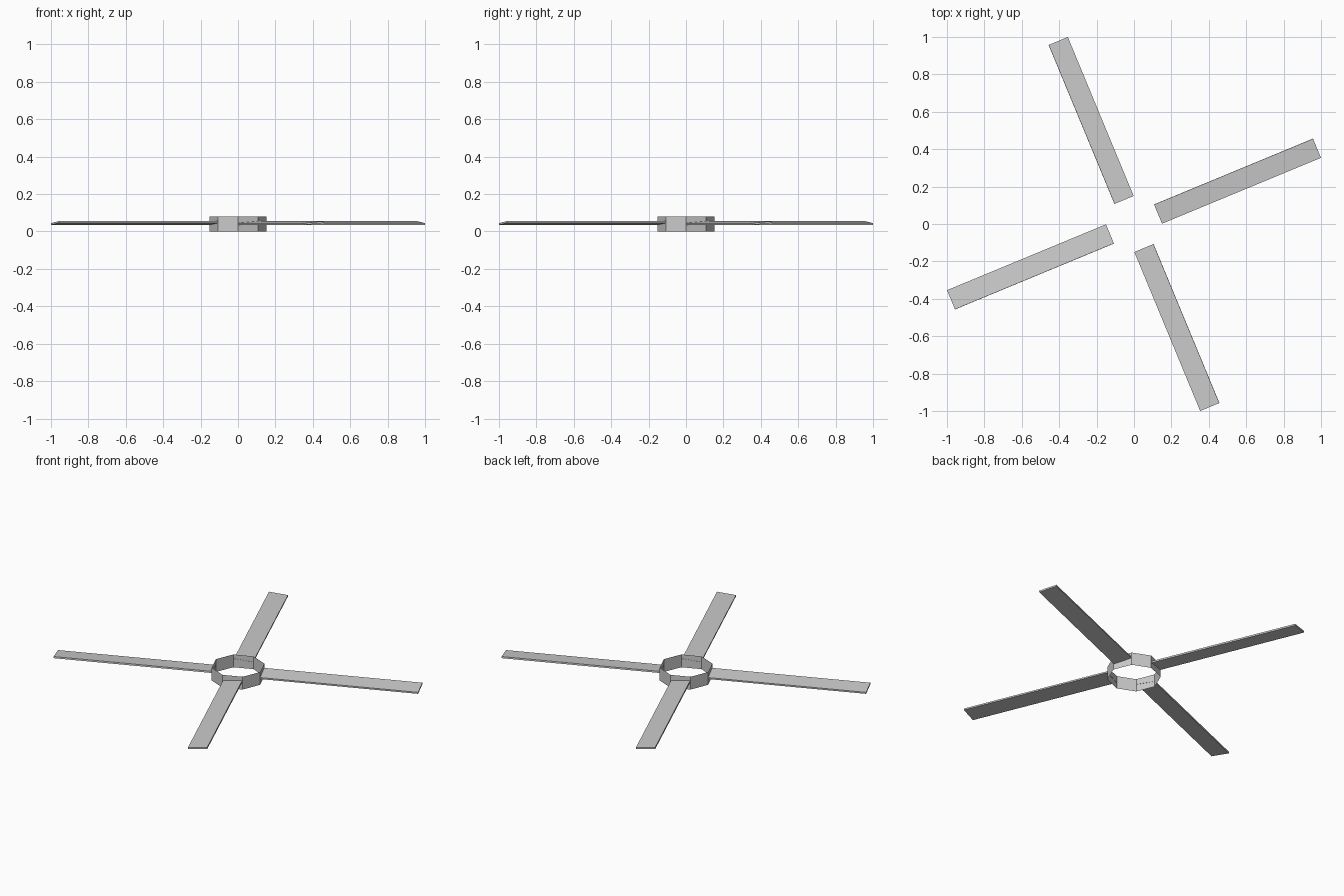
import bpy
import math
from mathutils import Matrix

cube = bpy.data.objects.get("Cube")
if cube:
    bpy.data.objects.remove(cube, do_unlink=True)

SIDES = 8
RING_RADIUS, RING_HEIGHT = 0.152, 0.08
BLADE_ROOT, BLADE_TIP = 0.139, 1.059
BLADE_WIDTH, BLADE_THICKNESS, BLADE_Z = 0.111, 0.01, 0.045
PITCH = math.atan(0.01 / BLADE_WIDTH)

# Plain grey finish
grey = bpy.data.materials.new("plain grey")
grey.use_nodes = True
colour = (0.6, 0.6, 0.6, 1)
grey.diffuse_color = colour
grey.node_tree.nodes["Principled BSDF"].inputs["Base Color"].default_value = colour


def finish(name):
    obj = bpy.context.object
    obj.name = name
    obj.data.materials.append(grey)
    return obj


# Open octagonal hub band
bpy.ops.mesh.primitive_cylinder_add(
    vertices=SIDES, radius=RING_RADIUS, depth=RING_HEIGHT,
    end_fill_type='NOTHING', location=(0, 0, RING_HEIGHT / 2))
finish("hub_ring")

# Four pitched blades, each on every other flat of the hub
length = BLADE_TIP - BLADE_ROOT
for i in range(4):
    bpy.ops.mesh.primitive_cube_add(size=1)
    blade = finish(f"blade_{i + 1}")
    blade.data.transform(
        Matrix.Rotation(math.pi / SIDES + i * math.pi / 2, 4, 'Z')
        @ Matrix.Translation(((BLADE_ROOT + BLADE_TIP) / 2, 0, BLADE_Z))
        @ Matrix.Rotation(PITCH, 4, 'X')
        @ Matrix.Diagonal((length, BLADE_WIDTH, BLADE_THICKNESS, 1)))
